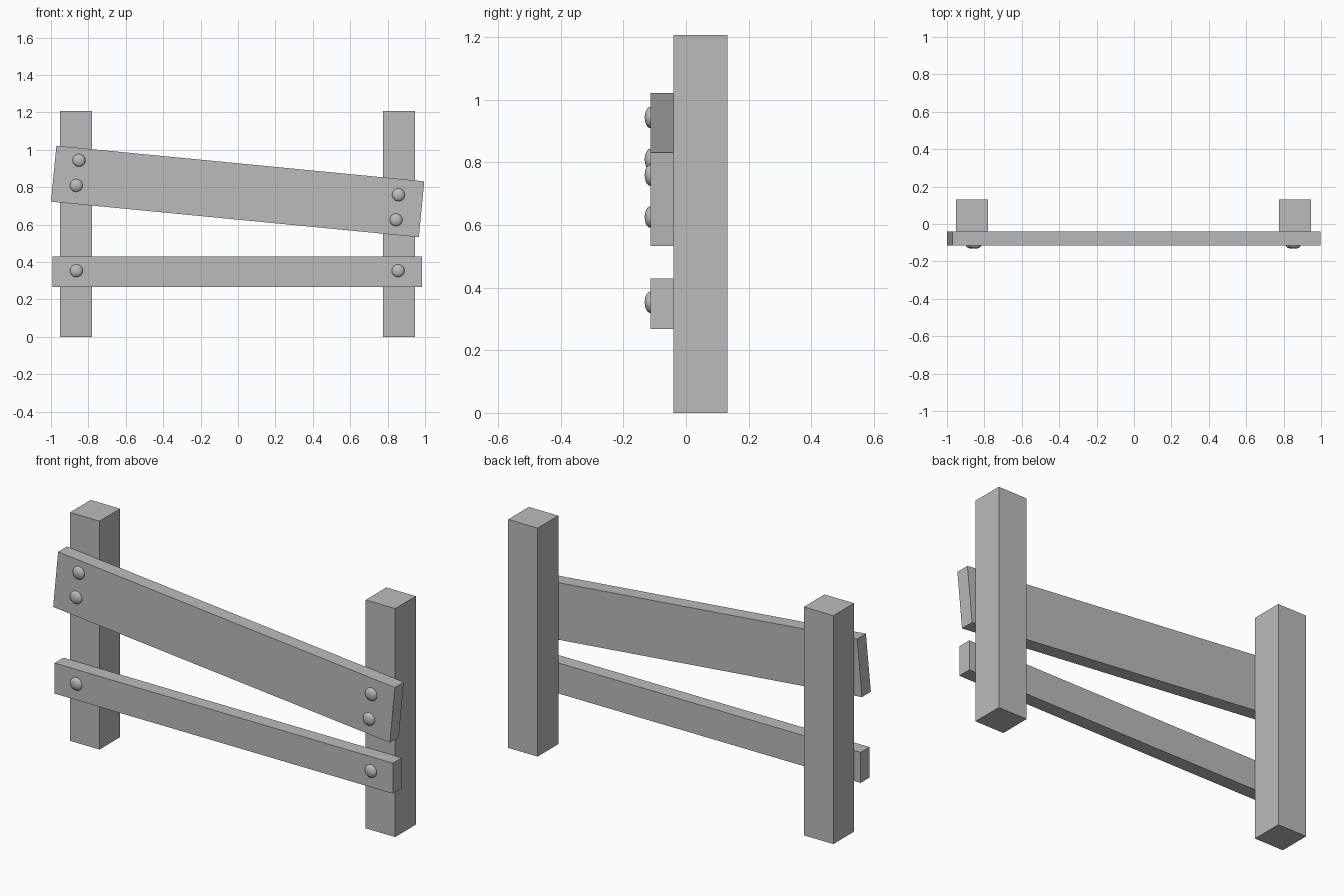
import bpy, bmesh, math
from mathutils import Matrix, Vector

if "Cube" in bpy.data.objects:
    bpy.data.objects.remove(bpy.data.objects["Cube"])

grey = bpy.data.materials.new("plain grey")
grey.diffuse_color = (0.5, 0.5, 0.5, 1)
grey.use_nodes = True
grey.node_tree.nodes["Principled BSDF"].inputs["Base Color"].default_value = grey.diffuse_color

POST_FRONT, PLANK_FRONT = -0.04, -0.114
TILT = math.radians(5.52)


def add_object(name, bm, matrix):
    mesh = bpy.data.meshes.new(name)
    bm.to_mesh(mesh)
    bm.free()
    mesh.materials.append(grey)
    obj = bpy.data.objects.new(name, mesh)
    obj.matrix_world = matrix
    bpy.context.collection.objects.link(obj)
    return obj


def box(name, centre, size, tilt=0):
    bm = bmesh.new()
    bmesh.ops.create_cube(bm, size=1)
    bmesh.ops.scale(bm, vec=size, verts=bm.verts)
    return add_object(name, bm, Matrix.Translation(centre) @ Matrix.Rotation(tilt, 4, 'Y'))


def bolt(name, x, z):
    # flattened half dome facing -y
    bm = bmesh.new()
    bmesh.ops.create_uvsphere(bm, u_segments=24, v_segments=12, radius=1)
    bmesh.ops.bisect_plane(bm, geom=bm.verts[:] + bm.edges[:] + bm.faces[:], dist=1e-5,
                           plane_co=(0, 0, 0), plane_no=(0, 0, 1), clear_inner=True)
    bmesh.ops.scale(bm, vec=(0.034, 0.034, 0.018), verts=bm.verts)
    for f in bm.faces:
        f.smooth = True
    add_object(name, bm, Matrix.Translation((x, PLANK_FRONT, z)) @ Matrix.Rotation(math.pi / 2, 4, 'X'))


# posts
for side, x in (("left", -0.867), ("right", 0.86)):
    box(side + "_post", (x, 0.046, 0.603), (0.172, 0.172, 1.206))

# rails
rail_y, rail_t = (POST_FRONT + PLANK_FRONT) / 2, POST_FRONT - PLANK_FRONT
box("lower_rail", (-0.004, rail_y, 0.348), (1.976, rail_t, 0.161))
box("upper_rail", (-0.002, rail_y, 0.777), (1.976, rail_t, 0.30), TILT)

# bolts
for i, (x, z) in enumerate(((-0.85, 0.943), (-0.865, 0.809), (0.858, 0.759),
                            (0.845, 0.625), (-0.864, 0.353), (0.856, 0.353))):
    bolt("bolt_%d" % (i + 1), x, z)
